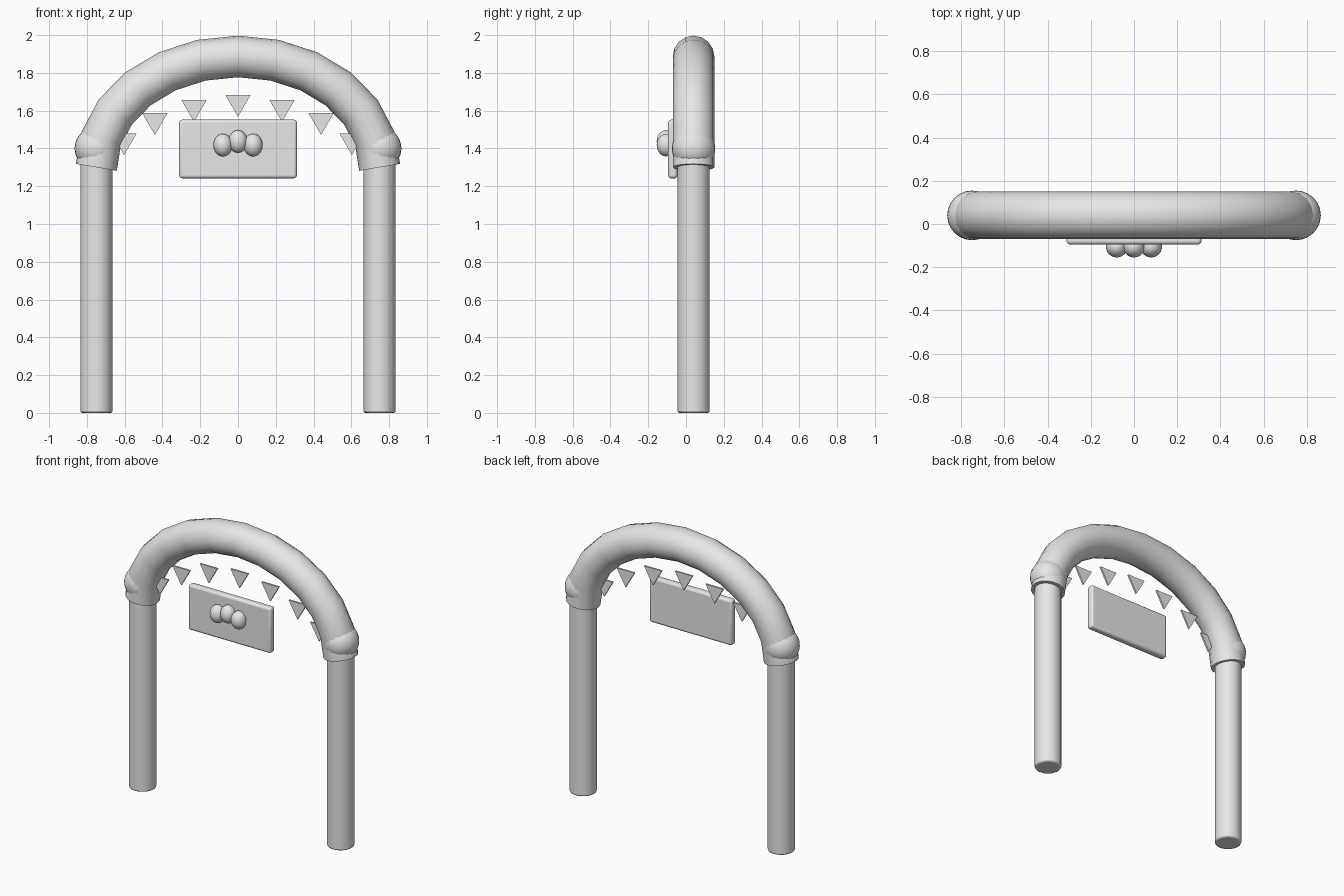
import bpy, math

cube = bpy.data.objects.get("Cube")
if cube:
    bpy.data.objects.remove(cube, do_unlink=True)

GREY = (0.8, 0.8, 0.8, 1)
grey = bpy.data.materials.new("plain grey")
grey.use_nodes = True
grey.diffuse_color = GREY
grey.node_tree.nodes["Principled BSDF"].inputs["Base Color"].default_value = GREY

SPAN = 0.75      # half distance between the posts
DEPTH = 0.04     # y of the posts and the arch
SPRING = 1.30    # height where the arch begins


def finish(name, bevel=0, segments=3, smooth=True):
    """Name the active object, colour it, round its edges and shade it."""
    ob = bpy.context.object
    ob.name = name
    ob.data.materials.append(grey)
    bpy.ops.object.transform_apply(location=False, rotation=True, scale=True)
    if bevel:
        mod = ob.modifiers.new("rounded edges", 'BEVEL')
        mod.width = bevel
        mod.segments = segments
        mod.limit_method = 'ANGLE'
    if smooth:
        bpy.ops.object.shade_smooth_by_angle(angle=math.radians(40))
    return ob


def ball(name, location, scale):
    bpy.ops.mesh.primitive_uv_sphere_add(segments=24, ring_count=16, location=location)
    bpy.context.object.scale = scale
    return finish(name)


# Posts and the round joints on top of them
for side, label in ((1, "left"), (-1, "right")):
    bpy.ops.mesh.primitive_cylinder_add(vertices=32, radius=0.085, depth=1.4,
                                        location=(side * SPAN, DEPTH, 0.7))
    finish(label + "_post", bevel=0.01, segments=2)
    ball(label + "_joint", (side * SPAN, DEPTH, 1.4), (0.115,) * 3)

# Arch: a round tube along half an ellipse in straight steps
STEPS = 12
curve = bpy.data.curves.new("arch", 'CURVE')
curve.dimensions = '3D'
curve.bevel_depth = 0.11
curve.bevel_resolution = 6
curve.use_fill_caps = True
path = curve.splines.new('POLY')
path.points.add(STEPS)
for i, point in enumerate(path.points):
    a = math.pi * i / STEPS
    point.co = (SPAN * math.cos(a), DEPTH, SPRING + 0.587 * math.sin(a), 1)
arch = bpy.data.objects.new("arch", curve)
bpy.context.collection.objects.link(arch)
bpy.ops.object.select_all(action='DESELECT')
arch.select_set(True)
bpy.context.view_layer.objects.active = arch
bpy.ops.object.convert(target='MESH')
finish("arch")

# Hanging sign board
bpy.ops.mesh.primitive_cube_add(size=1, location=(0, -0.07, 1.397))
bpy.context.object.scale = (0.624, 0.05, 0.31)
finish("sign_board", bevel=0.015)

# Three egg-shaped ornaments on the sign
for label, x, z in (("left", 0.08, 1.418), ("middle", 0, 1.437), ("right", -0.08, 1.418)):
    ball(label + "_ornament", (x, -0.105, z), (0.05, 0.05, 0.06))

# Bunting: seven flat triangles pointing down
FLAGS = ((0, 1.683), (0.233, 1.656), (0.44, 1.587), (0.603, 1.48))
for n, (x, top) in enumerate(FLAGS):
    for side in ((1, -1) if x else (1,)):
        bpy.ops.mesh.primitive_cylinder_add(vertices=3, radius=0.077, depth=0.012,
                                            location=(side * x, 0.02, top - 0.0385),
                                            rotation=(-math.pi / 2, 0, 0))
        finish(f"flag_{n}_{'left' if side > 0 else 'right'}", smooth=False)
